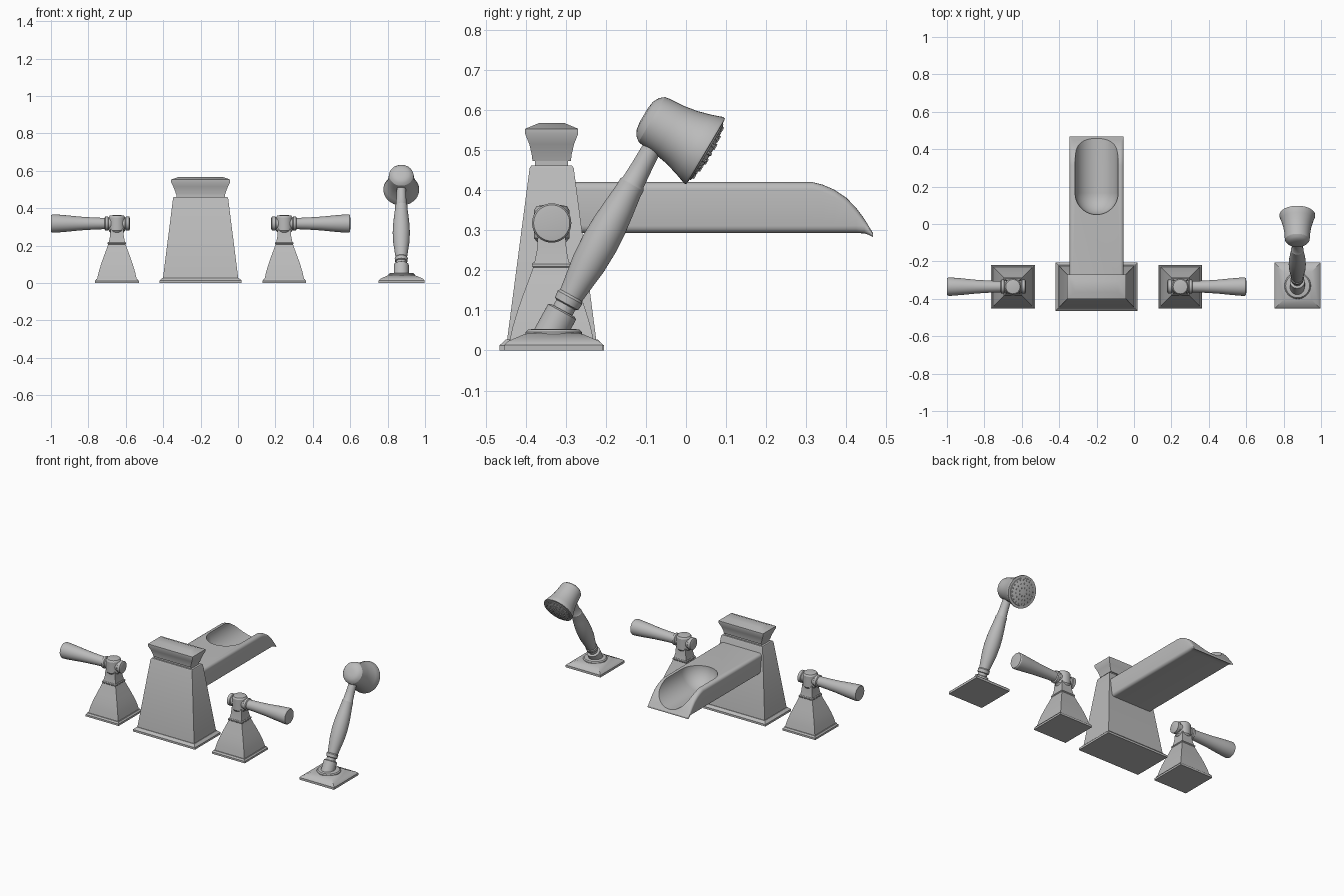
import bpy, bmesh, math
from mathutils import Vector

cube = bpy.data.objects.get("Cube")
if cube:
    bpy.data.objects.remove(cube, do_unlink=True)

metal = bpy.data.materials.new("brushed grey metal")
metal.use_nodes = True
grey = (0.5, 0.5, 0.5, 1)
metal.diffuse_color = grey
metal.node_tree.nodes["Principled BSDF"].inputs["Base Color"].default_value = grey


def loft(name, rings, angle=30):
    """Skin a list of closed rings that share a point count, capping both ends."""
    bm = bmesh.new()
    loops = [[bm.verts.new(p) for p in ring] for ring in rings]
    n = len(loops[0])
    for a, b in zip(loops, loops[1:]):
        for i in range(n):
            j = (i + 1) % n
            bm.faces.new((a[i], a[j], b[j], b[i]))
    bm.faces.new(loops[0][::-1])
    bm.faces.new(loops[-1])
    bmesh.ops.recalc_face_normals(bm, faces=bm.faces)
    mesh = bpy.data.meshes.new(name)
    bm.to_mesh(mesh)
    bm.free()
    mesh.materials.append(metal)
    ob = bpy.data.objects.new(name, mesh)
    bpy.context.collection.objects.link(ob)
    smooth(ob, angle)
    return ob


def smooth(ob, angle=30):
    bpy.ops.object.select_all(action="DESELECT")
    ob.select_set(True)
    bpy.context.view_layer.objects.active = ob
    bpy.ops.object.shade_smooth_by_angle(angle=math.radians(angle))


def block(name, cx, cy, profile):
    """Stacked rectangles: (z, half width, half depth)."""
    signs = ((-1, -1), (1, -1), (1, 1), (-1, 1))
    return loft(name, [[(cx + sx * hx, cy + sy * hy, z) for sx, sy in signs]
                       for z, hx, hy in profile])


def square(name, cx, cy, profile):
    return block(name, cx, cy, [(z, h, h) for z, h in profile])


def lathe(name, origin, axis, profile, sides=40):
    """Turned shape: (distance along axis, radius)."""
    turn = Vector(axis).to_track_quat("Z", "Y")
    rings = []
    for s, r in profile:
        rings.append([Vector(origin) + turn @ Vector((r * math.cos(t), r * math.sin(t), s))
                      for t in (math.tau * i / sides for i in range(sides))])
    return loft(name, rings)


MID, ROW = -0.20, -0.335

# Spout tower with flange, neck and flared cap
block("tower_flange", MID, ROW, [(0, .22, .13), (.013, .22, .13), (.02, .212, .122), (.027, .205, .115)])
block("tower_body", MID, ROW, [(.02, .202, .112), (.455, .147, .055), (.461, .143, .051)])
block("tower_neck", MID, ROW, [(.45, .13, .041), (.48, .13, .041)])
block("tower_cap", MID, ROW, [(.473, .131, .048), (.49, .136, .05), (.515, .146, .056),
                              (.54, .158, .066), (.553, .158, .066), (.568, .115, .03)])


# Spout: rounded box sections along y, dropping to a thin lip
def spout_ring(y, low, high, half=.145):
    r = min(.018, (high - low) * .45)
    ring = []
    for sx, sz, start in ((1, 1, 0), (-1, 1, 90), (-1, -1, 180), (1, -1, 270)):
        cx = MID + sx * (half - r)
        cz = high - r if sz > 0 else low + r
        for k in range(5):
            t = math.radians(start + k * 22.5)
            ring.append((cx + r * math.cos(t), y, cz + r * math.sin(t)))
    return ring


stations = [(-.31, .293, .42), (.315, .293, .42), (.34, .293, .414), (.37, .293, .401),
            (.40, .293, .381), (.425, .293, .355), (.445, .292, .328), (.457, .288, .308), (.467, .283, .292)]
spout = loft("spout", [spout_ring(*s) for s in stations])

# Round-ended channel scooped out of the spout
R = .115
scoop = [(R - R * math.cos(math.radians(a)), R * math.sin(math.radians(a))) for a in range(3, 91, 6)]
cutter = lathe("channel_cutter", (MID, .05, .421), (0, 1, 0), scoop + [(R, R), (.6, R)], 64)
cutter.hide_render = True
cut = spout.modifiers.new("channel", "BOOLEAN")
cut.operation, cut.solver, cut.object = "DIFFERENCE", "EXACT", cutter
bpy.ops.object.select_all(action="DESELECT")
spout.select_set(True)
bpy.context.view_layer.objects.active = spout
bpy.ops.object.modifier_apply(modifier=cut.name)
bpy.data.objects.remove(cutter, do_unlink=True)
smooth(spout)

# Lever handles, mirrored about the tower
for side, d in (("right", -1), ("left", 1)):
    x = MID + d * .4475
    square(side + "_handle_flange", x, ROW, [(0, .117), (.012, .117), (.016, .112), (.022, .11)])
    square(side + "_handle_base", x, ROW, [(.02, .106), (.06, .097), (.10, .085), (.14, .071),
                                           (.18, .056), (.208, .046)])
    square(side + "_handle_collar", x, ROW, [(.206, .046), (.21, .049), (.216, .049), (.22, .045)])
    square(side + "_handle_neck", x, ROW, [(.215, .044), (.25, .037), (.29, .034)])
    lathe(side + "_handle_hub", (x, ROW, .27), (0, 0, 1),
          [(0, .036), (.01, .044), (.08, .044), (.09, .038), (.093, .02)])
    lathe(side + "_lever", (x, ROW, .318), (d, 0, 0),
          [(-.07, .028), (-.066, .037), (-.048, .037), (-.044, .032), (.044, .032), (.048, .037),
           (.062, .037), (.066, .03), (.12, .032), (.20, .037), (.27, .044), (.33, .049),
           (.345, .049), (.351, .045), (.353, .03)])

# Hand shower base
HX, HY = .875, -.33
square("shower_flange", HX, HY, [(0, .123), (.014, .123), (.02, .117), (.024, .112), (.04, .075), (.044, .06)])
lathe("shower_ring", (HX, HY, .03), (0, 0, 1), [(0, .072), (.016, .07), (.022, .064), (.024, .05)])

# Tilted wand, turned along its own axis
lean = Vector((0, .4816, .8764))
foot = (HX - .002, -.35, .022)
lathe("shower_socket", foot, lean, [(0, .04), (.085, .04), (.089, .034)])
lathe("shower_wand", foot, lean,
      [(.08, .027), (.105, .027), (.108, .033), (.126, .035), (.132, .031), (.17, .036), (.22, .043),
       (.28, .046), (.33, .044), (.38, .039), (.43, .033), (.447, .033), (.453, .029), (.50, .026),
       (.55, .024), (.60, .024)])

# Spray head with domed face and rings of nozzles
aim = Vector((0, .861, -.509)).normalized()
back = Vector((HX - .002, -.0835, .575))
lathe("shower_head", back, aim,
      [(-.025, .02), (-.022, .04), (-.014, .055), (-.002, .065), (.01, .067), (.05, .07), (.085, .076),
       (.12, .086), (.148, .096), (.154, .095), (.155, .084)])
lathe("spray_face", back, aim, [(.15, .084), (.158, .08), (.163, .06), (.167, .03), (.168, .008)])
turn = aim.to_track_quat("Z", "Y")
for radius, count, depth in ((.025, 8, .165), (.048, 14, .162), (.07, 20, .158)):
    for i in range(count):
        t = math.tau * i / count
        spot = back + turn @ Vector((radius * math.cos(t), radius * math.sin(t), depth))
        lathe("spray_nozzle", spot, aim, [(0, .005), (.006, .004)], 8)
